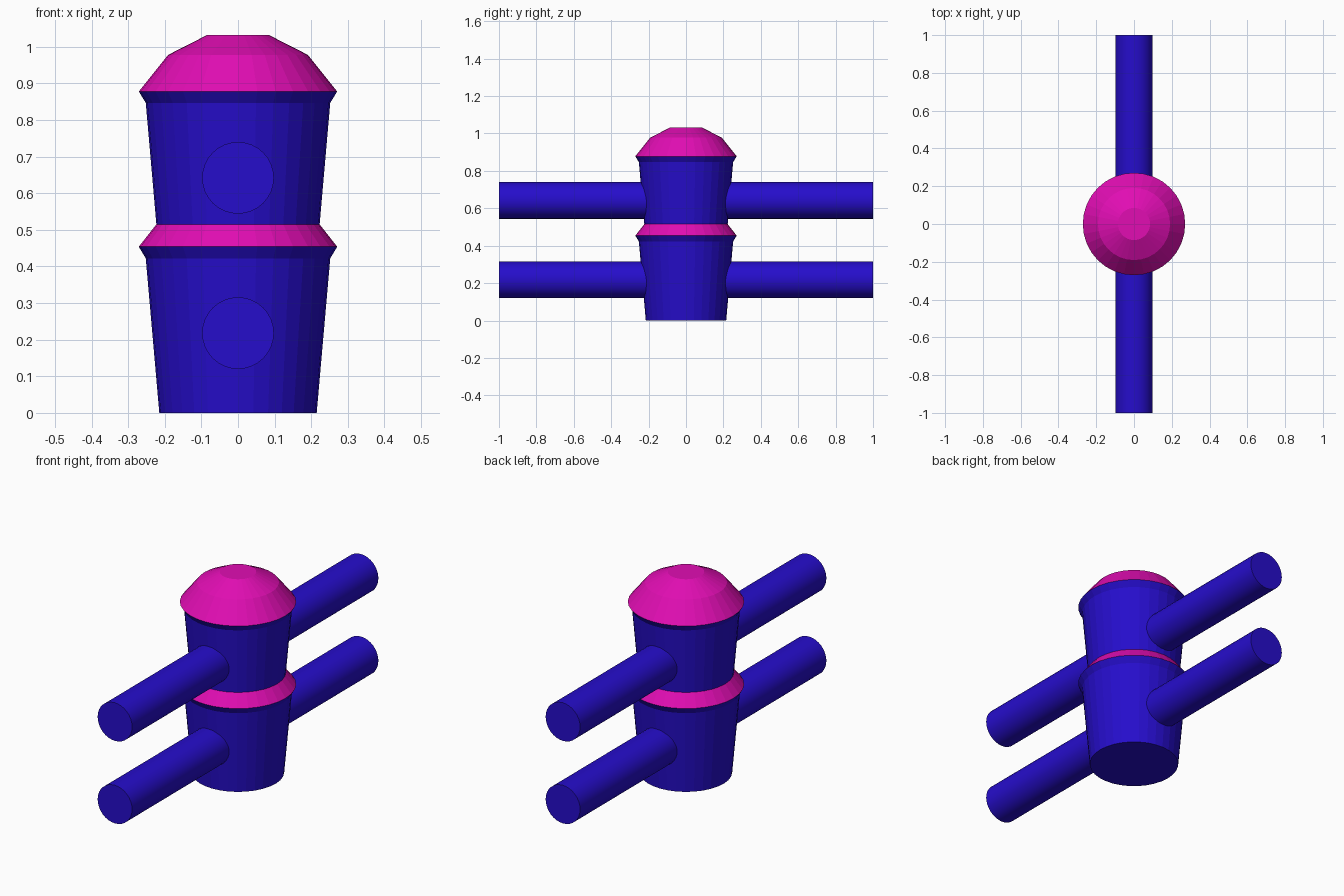
import bpy, bmesh, math
from mathutils import Matrix

if "Cube" in bpy.data.objects:
    bpy.data.objects.remove(bpy.data.objects["Cube"])

SIDES = 32


def material(name, rgb):
    m = bpy.data.materials.new(name)
    m.diffuse_color = (*rgb, 1)
    m.use_nodes = True
    m.node_tree.nodes["Principled BSDF"].inputs["Base Color"].default_value = m.diffuse_color
    return m


blue = material("deep_blue", (0.019, 0.004, 0.6))
pink = material("hot_pink", (0.75, 0.004, 0.45))


def finish(bm, name, mats):
    bmesh.ops.recalc_face_normals(bm, faces=bm.faces)
    me = bpy.data.meshes.new(name)
    bm.to_mesh(me)
    bm.free()
    for m in mats:
        me.materials.append(m)
    ob = bpy.data.objects.new(name, me)
    bpy.context.collection.objects.link(ob)
    return ob


# Post: lathed profile with a collar and a domed cap
profile = [(0.215, 0), (0.252, 0.422), (0.271, 0.454), (0.223, 0.515),
           (0.252, 0.847), (0.271, 0.878), (0.191, 0.978), (0.085, 1.032)]
bm = bmesh.new()
rings = [[bm.verts.new((r * math.cos(2 * math.pi * i / SIDES),
                        r * math.sin(2 * math.pi * i / SIDES), z))
          for i in range(SIDES)] for r, z in profile]
for a, b in zip(rings, rings[1:]):
    for i in range(SIDES):
        j = (i + 1) % SIDES
        bm.faces.new((a[i], a[j], b[j], b[i]))
bm.faces.new(rings[0])
bm.faces.new(rings[-1])
bm.normal_update()
# Pink on the collar slope and the cap
for f in bm.faces:
    z = f.calc_center_median().z
    f.material_index = int(0.455 < z < 0.515 or z > 0.88)
finish(bm, "post", [blue, pink])

# Rails: two round bars running front to back through the post
for name, z in (("lower_rail", 0.218), ("upper_rail", 0.642)):
    bm = bmesh.new()
    bmesh.ops.create_cone(bm, cap_ends=True, segments=SIDES,
                          radius1=0.098, radius2=0.098, depth=2,
                          matrix=Matrix.Translation((0, 0, z)) @ Matrix.Rotation(math.pi / 2, 4, 'X'))
    for f in bm.faces:
        f.smooth = len(f.verts) == 4
    finish(bm, name, [blue])
